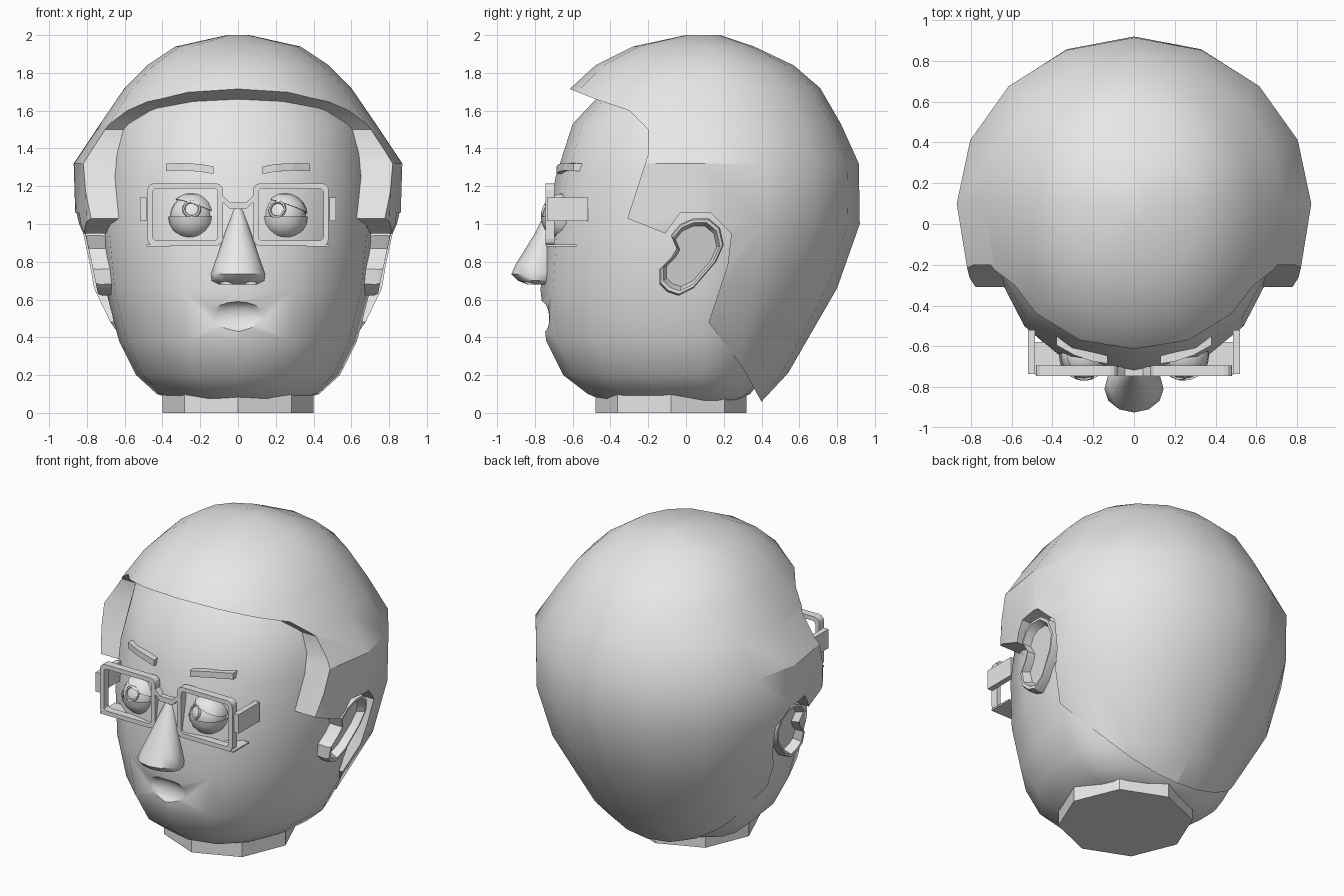
import bpy, bmesh, math
from mathutils import Vector, Matrix

cube = bpy.data.objects.get("Cube")
if cube:
    bpy.data.objects.remove(cube, do_unlink=True)

GREY = (0.8, 0.8, 0.8, 1)
mat = bpy.data.materials.new("plain_grey")
mat.use_nodes = True
mat.diffuse_color = GREY
mat.node_tree.nodes["Principled BSDF"].inputs["Base Color"].default_value = GREY


def activate(ob):
    bpy.ops.object.select_all(action='DESELECT')
    ob.select_set(True)
    bpy.context.view_layer.objects.active = ob


def finish(name, bm):
    bmesh.ops.recalc_face_normals(bm, faces=bm.faces)
    me = bpy.data.meshes.new(name)
    bm.to_mesh(me)
    bm.free()
    me.materials.append(mat)
    ob = bpy.data.objects.new(name, me)
    bpy.context.collection.objects.link(ob)
    return ob


def smooth(ob, angle=32):
    activate(ob)
    bpy.ops.object.shade_smooth_by_angle(angle=math.radians(angle))


def loft(name, rings, closed=False):
    """Skin a list of equal point rings, capped or joined end to end."""
    bm = bmesh.new()
    vs = [[bm.verts.new(p) for p in r] for r in rings]
    n = len(vs[0])
    pairs = list(zip(vs, vs[1:])) + ([(vs[-1], vs[0])] if closed else [])
    for a, b in pairs:
        for i in range(n):
            j = (i + 1) % n
            bm.faces.new((a[i], a[j], b[j], b[i]))
    if not closed:
        bm.faces.new(vs[0])
        bm.faces.new(vs[-1])
    return finish(name, bm)


def ring(z, front, back, half, mid=0.1, n=16, power=0.88):
    """Egg-shaped level: separate front and back depths, one half width."""
    pts = []
    for i in range(n):
        a = math.tau * i / n
        s, c = math.sin(a), math.cos(a)
        y = mid + c * (back - mid if c > 0 else mid - front)
        x = math.copysign(abs(s) ** (power if c < -0.01 else 1), s) * half
        pts.append((x if abs(s) > 1e-6 else 0, y, z))
    return pts


def box(name, lo, hi):
    corners = lambda y: [(lo[0], y, lo[2]), (hi[0], y, lo[2]), (hi[0], y, hi[2]), (lo[0], y, hi[2])]
    return loft(name, [corners(lo[1]), corners(hi[1])])


def ball(name, centre, scale, plane=None, tilt=0, seg=20):
    """Ellipsoid, optionally keeping only the side of a plane (point, normal)."""
    bm = bmesh.new()
    bmesh.ops.create_uvsphere(bm, u_segments=seg, v_segments=seg // 2, radius=1)
    m = Matrix.Translation(centre) @ Matrix.Rotation(tilt, 4, 'X') @ Matrix.Diagonal((*scale, 1))
    bmesh.ops.transform(bm, matrix=m, verts=bm.verts)
    if plane:
        cut = bmesh.ops.bisect_plane(bm, geom=bm.verts[:] + bm.edges[:] + bm.faces[:],
                                     plane_co=plane[0], plane_no=plane[1], clear_inner=True)
        edges = [e for e in cut['geom_cut'] if isinstance(e, bmesh.types.BMEdge)]
        bmesh.ops.holes_fill(bm, edges=edges)
    return finish(name, bm)


def boolean(ob, cutter, operation):
    mod = ob.modifiers.new("cut", 'BOOLEAN')
    mod.operation, mod.solver, mod.object = operation, 'EXACT', cutter
    activate(ob)
    bpy.ops.object.modifier_apply(modifier=mod.name)
    bpy.data.objects.remove(cutter, do_unlink=True)


# Face and skull
face = loft("face", [ring(*r) for r in (
    (0.05, -0.40, 0.24, 0.28), (0.10, -0.52, 0.34, 0.43), (0.20, -0.65, 0.42, 0.54),
    (0.38, -0.74, 0.52, 0.63), (0.65, -0.77, 0.66, 0.70), (0.95, -0.75, 0.75, 0.73),
    (1.25, -0.69, 0.75, 0.72), (1.53, -0.60, 0.70, 0.66), (1.70, -0.44, 0.55, 0.50))])
boolean(face, ball("mouth_cutter", (0, -0.772, 0.505), (0.2, 0.065, 0.085), tilt=-0.15), 'DIFFERENCE')
smooth(face)

# Neck
neck = loft("neck", [ring(z, -0.48, 0.32, 0.40, -0.08, 8, 1) for z in (0, 0.25)])

# Hair: rounded cap trimmed to a hairline drawn from the side
hair = loft("hair", [ring(*r) for r in (
    (0.06, -0.20, 0.40, 0.39), (0.21, -0.40, 0.54, 0.53), (0.66, -0.70, 0.80, 0.78),
    (1.00, -0.85, 0.92, 0.86), (1.32, -0.85, 0.915, 0.87), (1.53, -0.75, 0.82, 0.73),
    (1.72, -0.61, 0.71, 0.60), (1.84, -0.48, 0.57, 0.48), (1.94, -0.28, 0.36, 0.33),
    (2.00, 0.0, 0.18, 0.06))])
hairline = [(-0.9, 1.83), (-0.49, 1.665), (-0.30, 1.60), (-0.20, 1.50), (-0.20, 1.37),
            (-0.31, 1.03), (-0.11, 0.95), (-0.03, 1.06), (0.13, 1.06), (0.24, 0.95),
            (0.22, 0.78), (0.12, 0.48), (0.30, 0.24), (0.41, 0.04), (1.2, 0.0),
            (1.2, 2.2), (-0.9, 2.2)]
boolean(hair, loft("hair_cutter", [[(x, y, z) for y, z in hairline] for x in (-1.2, 1.2)]), 'INTERSECT')
smooth(hair)

# Nose with nostrils
nose = loft("nose", [ring(z, f, -0.66, h, m, 12, 1) for z, f, h, m in (
    (0.68, -0.84, 0.10, -0.78), (0.70, -0.89, 0.14, -0.80), (0.735, -0.925, 0.145, -0.81),
    (0.79, -0.90, 0.125, -0.79), (0.95, -0.80, 0.07, -0.74), (1.08, -0.735, 0.025, -0.70))])
for s in (1, -1):
    boolean(nose, ball("nostril_cutter", (s * 0.065, -0.83, 0.685), (0.035, 0.04, 0.03), seg=12), 'DIFFERENCE')
smooth(nose, 40)


# Outlines for the ears and the spectacle rims
ear_outline = [(-0.04, 0.62), (0.04, 0.66), (0.10, 0.73), (0.16, 0.80), (0.20, 0.89),
               (0.18, 0.98), (0.12, 1.03), (0.04, 1.03), (-0.03, 1.00), (-0.08, 0.94),
               (-0.05, 0.87), (-0.08, 0.82), (-0.14, 0.76), (-0.14, 0.68), (-0.10, 0.64)]


def ear_ring(s, x, scale):
    cy, cz = 0.03, 0.84
    return [(s * (x + (z - cz) * 0.2), cy + (y - cy) * scale, cz + (z - cz) * scale)
            for y, z in ear_outline]


def rim_ring(s, y, inset, radius):
    pts = []
    for k, (cx, cz) in enumerate(((1, 1), (-1, 1), (-1, -1), (1, -1))):
        for t in range(4):
            a = math.pi / 2 * (k + t / 3)
            pts.append((s * (0.28 + cx * (0.2 - inset - radius) + radius * math.cos(a)), y,
                        1.05 + cz * (0.165 - inset - radius) + radius * math.sin(a)))
    return pts


for s, side in ((1, "left"), (-1, "right")):
    # Ear with raised rim and hollow
    ear = loft(side + "_ear", [ear_ring(s, 0.62, 0.95), ear_ring(s, 0.76, 1), ear_ring(s, 0.785, 0.96),
                               ear_ring(s, 0.785, 0.88), ear_ring(s, 0.735, 0.78)])
    smooth(ear, 35)

    # Spectacle rim, hinge block and lower lip of the rim
    loft(side + "_rim", [rim_ring(s, -0.745, 0, 0.035), rim_ring(s, -0.695, 0, 0.035),
                         rim_ring(s, -0.695, 0.028, 0.02), rim_ring(s, -0.745, 0.028, 0.02)], True)
    x0, x1 = sorted((s * 0.485, s * 0.52))
    box(side + "_temple_arm", (x0, -0.735, 1.015), (x1, -0.52, 1.14))
    x0, x1 = sorted((s * 0.36, s * 0.485))
    box(side + "_rim_ledge", (x0, -0.74, 0.882), (x1, -0.58, 0.892))

    # Eyeball, iris ring and lids
    c = Vector((s * 0.245, -0.645, 1.04))
    smooth(ball(side + "_eyeball", c, (0.114,) * 3), 40)
    look = Vector((-0.04 if s > 0 else 0, -0.105, 0.04)).normalized()
    bpy.ops.mesh.primitive_torus_add(major_segments=20, minor_segments=6, major_radius=0.042,
                                     minor_radius=0.008, location=c + look * 0.108,
                                     rotation=look.to_track_quat('Z', 'Y').to_euler())
    iris = bpy.context.object
    iris.name = side + "_iris"
    iris.data.materials.append(mat)
    smooth(iris, 60)
    smooth(ball(side + "_lower_lid", c, (0.124,) * 3, (c, (0, 0, -1))), 40)
    smooth(ball(side + "_upper_lid", c, (0.124,) * 3, (c + Vector((0, 0, 0.06)), (0.35, 0.1, 1))), 40)

    # Eyebrow bar following the forehead
    loft(side + "_eyebrow", [[(s * x, y + dy, z + dz) for dy, dz in
                              ((-0.02, -0.02), (0.03, -0.02), (0.03, 0.02), (-0.02, 0.02))]
                             for x, y, z in ((0.13, -0.665, 1.285), (0.20, -0.655, 1.297),
                                             (0.29, -0.625, 1.303), (0.38, -0.575, 1.30))])

# Spectacle bridge: a bar dipping between the rims
loft("bridge", [[(x, -0.745, z), (x, -0.70, z), (x, -0.70, z - 0.035), (x, -0.745, z - 0.035)]
                for x, z in ((-0.09, 1.16), (-0.045, 1.115), (0.045, 1.115), (0.09, 1.16))])
